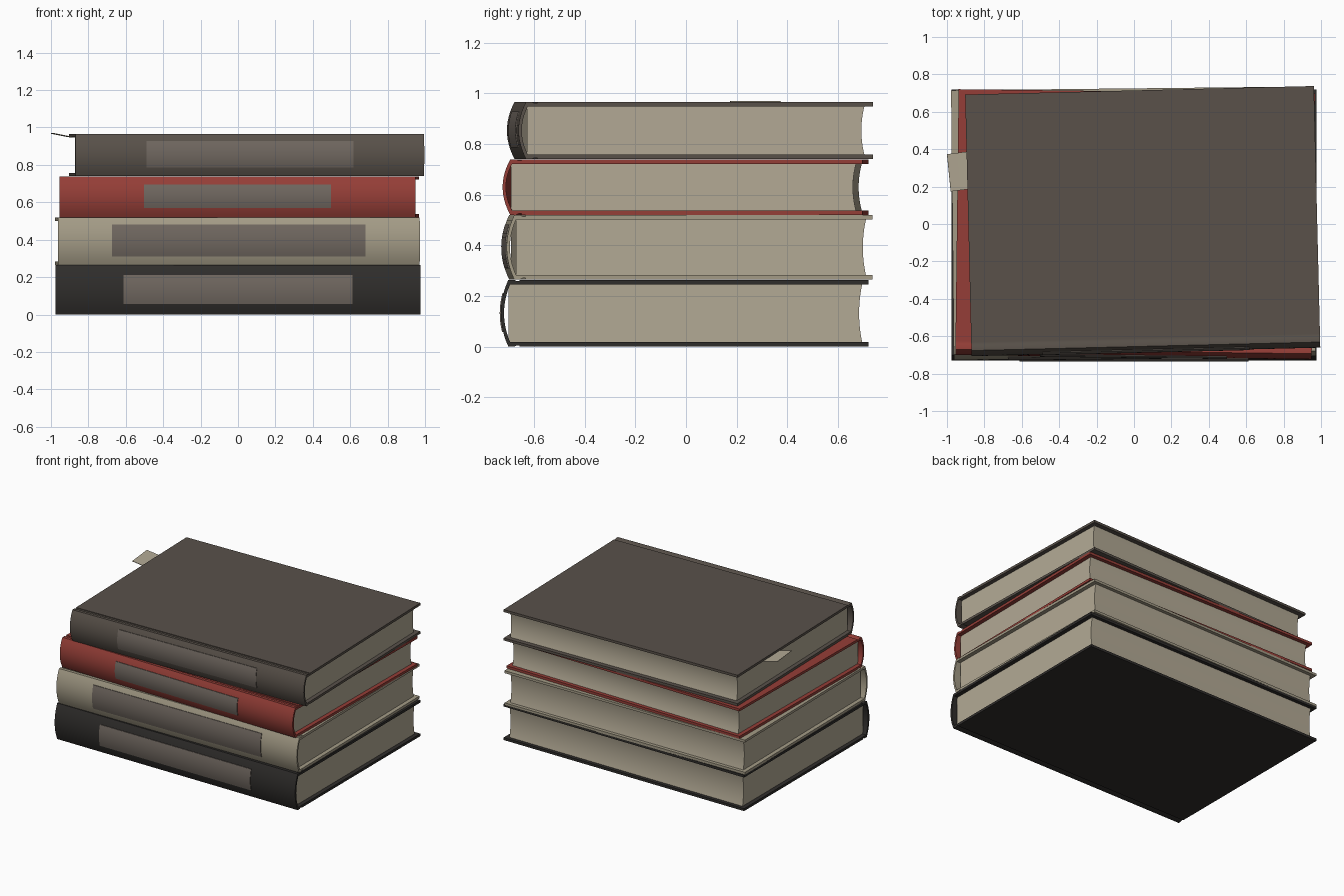
import bpy, bmesh, math
from mathutils import Matrix, Vector

if "Cube" in bpy.data.objects:
    bpy.data.objects.remove(bpy.data.objects["Cube"])


def material(name, rgb):
    m = bpy.data.materials.new(name)
    m.diffuse_color = (*rgb, 1)
    m.use_nodes = True
    m.node_tree.nodes["Principled BSDF"].inputs["Base Color"].default_value = m.diffuse_color
    return m


PAPER = material("paper", (0.45, 0.40, 0.30))
LABEL = material("label_grey", (0.16, 0.135, 0.115))
BLACK = material("black_cloth", (0.028, 0.026, 0.024))
BEIGE = material("beige_cloth", (0.37, 0.33, 0.24))
RED = material("red_cloth", (0.30, 0.048, 0.038))
BROWN = material("brown_cloth", (0.10, 0.083, 0.068))


def extrude(name, profile, half, mat, matrix, smooth=True):
    """Extrude a closed (y, z) profile along x from -half to half."""
    bm = bmesh.new()
    face = bm.faces.new([bm.verts.new((-half, y, z)) for y, z in profile])
    out = bmesh.ops.extrude_face_region(bm, geom=[face])
    moved = [g for g in out["geom"] if isinstance(g, bmesh.types.BMVert)]
    bmesh.ops.translate(bm, verts=moved, vec=(2 * half, 0, 0))
    bmesh.ops.recalc_face_normals(bm, faces=bm.faces)
    me = bpy.data.meshes.new(name)
    bm.to_mesh(me)
    bm.free()
    me.materials.append(mat)
    ob = bpy.data.objects.new(name, me)
    bpy.context.collection.objects.link(ob)
    ob.matrix_world = matrix
    if smooth:
        bpy.ops.object.select_all(action='DESELECT')
        ob.select_set(True)
        bpy.context.view_layer.objects.active = ob
        bpy.ops.object.shade_smooth_by_angle(angle=math.radians(30))
    return ob


def arc(y, bow, z0, z1, n=12):
    """Curve from z0 to z1 with its middle at y and its ends at y + bow."""
    return [(y + bow * (2 * i / n - 1) ** 2, z0 + (z1 - z0) * i / n)
            for i in range(n + 1)]


def book(name, cx, rot, width, z0, z1, spine_y, page_y, fore_y, cover_y,
         mat, label_half, l0, l1, t=0.018):
    mtx = Matrix.Translation((cx, 0, 0)) @ Matrix.Rotation(math.radians(rot), 4, 'Z')
    half = width / 2
    hinge = spine_y + 0.075
    bow = 0.03

    # cover boards
    for part, z in (("bottom_cover", z0), ("top_cover", z1 - t)):
        extrude(f"{name}_{part}",
                [(hinge, z), (cover_y, z), (cover_y, z + t), (hinge, z + t)],
                half, mat, mtx, False)

    # hollow curved spine, with a shallow hinge groove beside each board
    g = 0.005
    outer = arc(spine_y, bow, z0, z1)
    inner = arc(spine_y + 0.013, bow - 0.006, z0 + t, z1 - t)
    profile = ([(hinge, z0 + g), (hinge - 0.012, z0 + g), (hinge - 0.022, z0)] + outer
               + [(hinge - 0.022, z1), (hinge - 0.012, z1 - g), (hinge, z1 - g),
                  (hinge, z1 - t)] + inner[::-1] + [(hinge, z0 + t)])
    extrude(f"{name}_spine", profile, half, mat, mtx)

    # page block with hollowed fore edge
    extrude(f"{name}_pages",
            [(page_y, z1 - t), (page_y, z0 + t)]
            + arc(fore_y - 0.012, 0.012, z0 + t, z1 - t),
            half - 0.03, PAPER, mtx)

    # spine label following the curve
    mid, hh = (z0 + z1) / 2, (z1 - z0) / 2
    curve = [(spine_y + bow * ((z - mid) / hh) ** 2, z)
             for z in (l0 + (l1 - l0) * i / 10 for i in range(11))]
    extrude(f"{name}_label",
            [(y - 0.004, z) for y, z in curve] + [(y + 0.004, z) for y, z in curve[::-1]],
            label_half, LABEL, mtx)


# the stack, bottom to top
book("black_book", 0, 0, 1.95, 0.0, 0.264, -0.731, -0.70, 0.695, 0.72,
     BLACK, 0.613, 0.057, 0.212)
book("beige_book", -0.003, 0.6, 1.935, 0.265, 0.519, -0.718, -0.68, 0.70, 0.725,
     BEIGE, 0.678, 0.31, 0.482)
book("red_book", 0.006, -0.7, 1.905, 0.52, 0.739, -0.712, -0.68, 0.682, 0.709,
     RED, 0.50, 0.57, 0.695)
book("brown_book", 0.047, 1.4, 1.865, 0.74, 0.966, -0.684, -0.65, 0.682, 0.715,
     BROWN, 0.553, 0.786, 0.928)

# bookmark slipped under the top cover
bm = bmesh.new()
rows = [(-0.75, 0.9475), (-0.885, 0.9475), (-0.935, 0.957), (-0.99, 0.968)]
pairs = []
for x, z in rows:
    s = (x + 0.89) * 0.13
    pairs.append([bm.verts.new((x + dx, y + s, z))
                  for dx, y in ((0.010, 0.187), (-0.010, 0.386))])
for a, b in zip(pairs, pairs[1:]):
    bm.faces.new((a[0], a[1], b[1], b[0]))
bmesh.ops.recalc_face_normals(bm, faces=bm.faces)
me = bpy.data.meshes.new("bookmark")
bm.to_mesh(me)
bm.free()
me.materials.append(PAPER)
mark = bpy.data.objects.new("bookmark", me)
bpy.context.collection.objects.link(mark)
mod = mark.modifiers.new("thickness", 'SOLIDIFY')
mod.thickness = 0.003
mod.offset = 0
